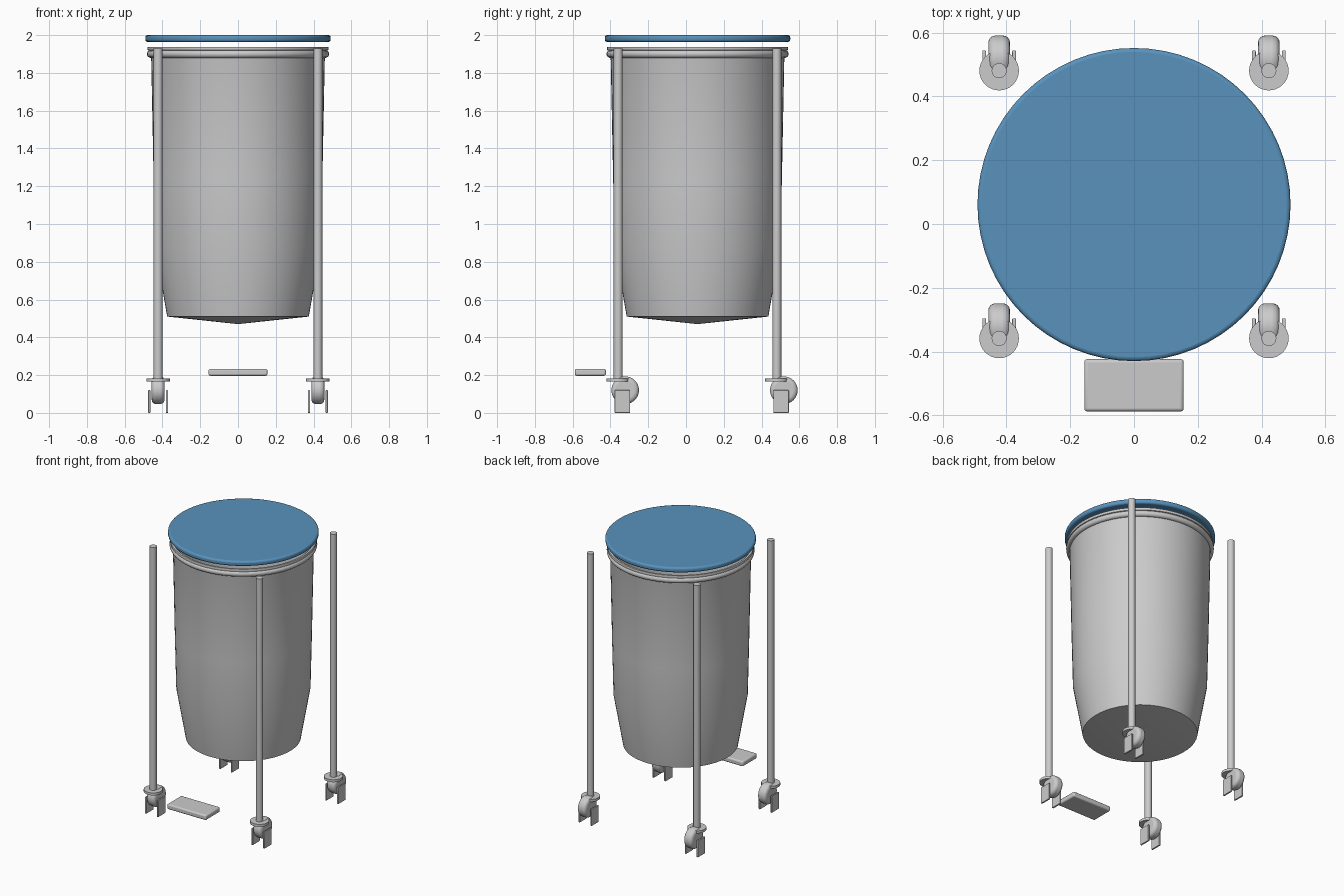
import bpy, bmesh, math
from mathutils import Matrix

if "Cube" in bpy.data.objects:
    bpy.data.objects.remove(bpy.data.objects["Cube"])

CY = 0.061  # y of the bin axis


def finish(name, bm, loc, bevel=0, segs=3):
    bmesh.ops.recalc_face_normals(bm, faces=bm.faces)
    me = bpy.data.meshes.new(name)
    bm.to_mesh(me)
    bm.free()
    ob = bpy.data.objects.new(name, me)
    ob.location = loc
    bpy.context.collection.objects.link(ob)
    if bevel:
        m = ob.modifiers.new("bevel", 'BEVEL')
        m.width, m.segments, m.limit_method = bevel, segs, 'ANGLE'
    bpy.ops.object.select_all(action='DESELECT')
    bpy.context.view_layer.objects.active = ob
    ob.select_set(True)
    bpy.ops.object.shade_smooth_by_angle(angle=math.radians(35))
    return ob


def cyl(name, loc, r, depth, along_x=False, bevel=0, n=32, segs=3):
    bm = bmesh.new()
    rot = Matrix.Rotation(math.pi / 2, 4, 'Y') if along_x else Matrix()
    bmesh.ops.create_cone(bm, cap_ends=True, segments=n, radius1=r, radius2=r,
                          depth=depth, matrix=rot)
    return finish(name, bm, loc, bevel, segs)


def box(name, loc, size, bevel=0):
    bm = bmesh.new()
    bmesh.ops.create_cube(bm, size=1, matrix=Matrix.Diagonal((*size, 1)))
    return finish(name, bm, loc, bevel)


def lathe(name, profile, n=64):
    bm = bmesh.new()
    vs = [bm.verts.new((r, 0, z)) for r, z in profile]
    es = [bm.edges.new(p) for p in zip(vs, vs[1:])]
    bmesh.ops.spin(bm, geom=vs + es, axis=(0, 0, 1), cent=(0, 0, 0),
                   angle=2 * math.pi, steps=n, use_duplicate=False)
    bmesh.ops.remove_doubles(bm, verts=bm.verts, dist=1e-5)
    return finish(name, bm, (0, CY, 0))


# Tapered bag with shallow conical bottom and folded rim
lathe("bag", [(0, 0.47), (0.375, 0.51), (0.438, 0.87), (0.447, 1.25), (0.46, 1.90),
              (0.464, 1.915), (0.478, 1.92), (0.48, 1.93), (0.478, 1.938),
              (0.465, 1.938), (0.45, 1.925), (0.448, 1.88)])

# Support ring around the bag
bpy.ops.mesh.primitive_torus_add(location=(0, CY, 1.90), major_radius=0.461,
                                 minor_radius=0.021, major_segments=64, minor_segments=16)
ring = bpy.context.object
ring.name = "support_ring"
bpy.ops.object.shade_smooth()

# Blue lid
lid = cyl("lid", (0, CY, 1.982), 0.491, 0.036, bevel=0.012, n=64)
blue = bpy.data.materials.new("lid_blue")
blue.diffuse_color = (0.1, 0.29, 0.51, 1)
blue.use_nodes = True
blue.node_tree.nodes["Principled BSDF"].inputs["Base Color"].default_value = blue.diffuse_color
lid.data.materials.append(blue)

# Foot pedal
box("pedal", (0, -0.506, 0.215), (0.312, 0.164, 0.037), bevel=0.01)

# Legs with casters, all wheels trailing to the back
for sx, side in ((-1, "left"), (1, "right")):
    for sy, end in ((-1, "front"), (1, "back")):
        x, y = sx * 0.423, CY + sy * 0.42
        tag = f"{end}_{side}"
        cyl(f"{tag}_leg", (x, y, 1.054), 0.0235, 1.752, n=24)
        cyl(f"{tag}_caster_plate", (x, y, 0.174), 0.062, 0.018)
        cyl(f"{tag}_wheel", (x, y + 0.037, 0.12), 0.073, 0.068,
            along_x=True, bevel=0.022, n=40, segs=4)
        for d in (-1, 1):
            box(f"{tag}_fork_plate_{'outer' if d == sx else 'inner'}",
                (x + d * 0.047, y + 0.022, 0.06), (0.012, 0.082, 0.12), bevel=0.003)
